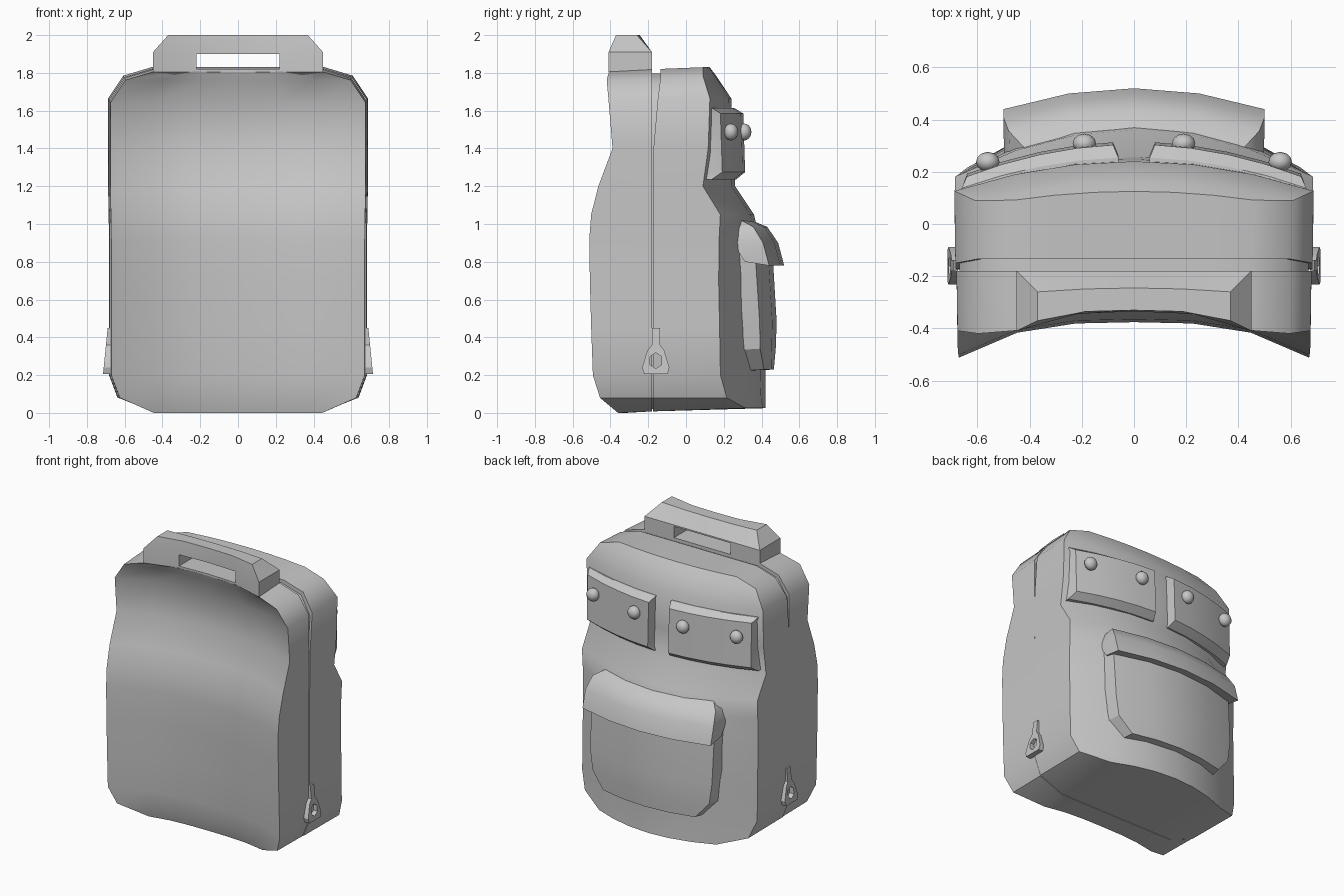
import bpy, bmesh, math

if "Cube" in bpy.data.objects:
    bpy.data.objects.remove(bpy.data.objects["Cube"])

grey = bpy.data.materials.new("grey_fabric")
grey.diffuse_color = (0.57, 0.57, 0.57, 1)
grey.use_nodes = True
grey.node_tree.nodes["Principled BSDF"].inputs["Base Color"].default_value = grey.diffuse_color


def finish(name, bm, angle=30):
    bmesh.ops.recalc_face_normals(bm, faces=bm.faces)
    me = bpy.data.meshes.new(name)
    bm.to_mesh(me)
    bm.free()
    me.materials.append(grey)
    ob = bpy.data.objects.new(name, me)
    bpy.context.collection.objects.link(ob)
    bpy.ops.object.select_all(action='DESELECT')
    ob.select_set(True)
    bpy.context.view_layer.objects.active = ob
    bpy.ops.object.shade_smooth_by_angle(angle=math.radians(angle))
    return ob


def padded(name, sheets, cols=6, side=1, power=2, angle=30):
    """Closed solid: first and last bowed sheets are filled, those between give rim rings.
    A sheet is a list of rows (z, x0, x1, y at centre, bow)."""
    bm = bmesh.new()
    rings = []
    for n, rows in enumerate(sheets):
        p = power if n == 0 else 2
        grid = []
        for z, x0, x1, y, bow in rows:
            xs = [x0 + (x1 - x0) * i / cols for i in range(cols + 1)]
            grid.append([bm.verts.new((side * x, y - bow * abs(x) ** p, z)) for x in xs])
        if n in (0, len(sheets) - 1):
            for a, b in zip(grid, grid[1:]):
                for i in range(cols):
                    bm.faces.new((a[i], a[i + 1], b[i + 1], b[i]))
        rings.append(grid[0] + [r[-1] for r in grid[1:]] + grid[-1][-2::-1]
                     + [r[0] for r in grid[-2:0:-1]])
    for f, b in zip(rings, rings[1:]):
        for i in range(len(f)):
            j = (i + 1) % len(f)
            bm.faces.new((f[i], f[j], b[j], b[i]))
    loose = [v for v in bm.verts if not v.link_faces]
    bmesh.ops.delete(bm, geom=loose, context='VERTS')
    return finish(name, bm, angle)


# Body outline: height and half width
outline = [(0, .45), (.08, .63), (.2, .675), (.45, .675), (.7, .675), (.92, .675),
           (1.05, .677), (1.2, .68), (1.4, .68), (1.65, .68), (1.77, .6), (1.815, .45)]


def rows(ys, bows, grow=0, low=0, high=0):
    shift = [low] + [0] * 8 + [high, high, high]
    return [(z + s, -w - grow, w + grow, y, b)
            for (z, w), s, y, b in zip(outline, shift, ys, bows)]


flat = [0] * 12

# Body: hollowed wearing side, zip groove round the rim, bulging outer side
panel_y = [-.32, -.345, -.357, -.366, -.373, -.376, -.365, -.325, -.25, -.27, -.318, -.335]
panel_bow = [.45] * 10 + [.48, .82]
main_y = [.42, .42, .42, .425, .42, .39, .36, .26, .25, .24, .16, .125]
main_bow = [.5, .5, .51, .53, .53, .46, .38, .36, .28, .24, .19, .16]
seam_y = [-.175] * 8 + [-.172, -.15, -.135, -.135]
padded("body", [rows(panel_y, panel_bow, -.004, 0, -.008),
                rows([-.18] * 12, flat, 0, .008, .003),
                rows([-.18] * 12, flat, -.012, .02, -.018),
                rows(seam_y, flat, -.012, .02, -.018),
                rows(seam_y, flat, .004, .008, .006),
                rows(main_y, main_bow, .008, .025, .015)], power=3, angle=42)

# Carry handle with a slot cut through
handle = padded("handle", [
    [(1.78, -.45, .45, -.30, .8), (1.806, -.45, .45, -.335, .82),
     (1.91, -.45, .45, -.335, .82), (2.0, -.37, .37, -.33, .8)],
    [(1.78, -.45, .45, -.18, 0), (1.806, -.45, .45, -.18, 0),
     (1.91, -.45, .45, -.18, 0), (2.0, -.37, .37, -.245, .11)]], 4, power=3)
bpy.ops.mesh.primitive_cube_add(size=1, location=(0, -.25, 1.86))
cutter = bpy.context.object
cutter.name = "handle_slot_cutter"
cutter.scale = (.44, .8, .08)
cutter.hide_render = True
cutter.display_type = 'WIRE'
cut = handle.modifiers.new("slot", 'BOOLEAN')
cut.operation, cut.object, cut.solver = 'DIFFERENCE', cutter, 'EXACT'

# Large lower pocket and its rounded flap
padded("lower_pocket", [
    [(.22, -.38, .38, .33, .4), (.33, -.475, .475, .33, .4),
     (.6, -.495, .495, .33, .4), (.9, -.495, .495, .3, .4)],
    [(.23, -.36, .36, .465, .4), (.34, -.455, .455, .475, .4),
     (.48, -.475, .475, .48, .4), (.9, -.48, .48, .455, .4)]], 4)
padded("lower_pocket_flap", [
    [(.80, -.495, .495, .40, .36), (.9, -.498, .498, .33, .33),
     (.97, -.475, .475, .31, .3), (1.0, -.42, .42, .31, .3)],
    [(.78, -.5, .5, .52, .32), (.9, -.5, .5, .488, .32),
     (.985, -.48, .48, .43, .32), (1.02, -.42, .42, .345, .3)]], 4, angle=45)

# Zip pull shape with a hexagonal hole, as (y, z)
pull = [(-.18, .45), (-.137, .45), (-.137, .36), (-.115, .33), (-.088, .24),
        (-.098, .207), (-.222, .207), (-.232, .24), (-.205, .33), (-.18, .36)]
hole = [(-.16 + .036 * math.sin(a * math.pi / 3), .277 + .042 * math.cos(a * math.pi / 3))
        for a in range(6)]

for side, tag in ((-1, "left"), (1, "right")):
    # Upper pocket with bevelled rim
    padded("upper_pocket_" + tag, [
        [(1.235, .06, .66, .17, .2), (1.26, .06, .66, .17, .2),
         (1.59, .06, .66, .17, .2), (1.615, .06, .66, .17, .2)],
        [(1.235, .06, .66, .265, .3), (1.275, .08, .64, .315, .3),
         (1.585, .08, .64, .305, .3), (1.615, .06, .66, .255, .27)]], 4, side)
    # Round studs on the pocket
    for n, (x, y) in enumerate(((.19, .308), (.56, .238))):
        bm = bmesh.new()
        bmesh.ops.create_uvsphere(bm, u_segments=12, v_segments=8, radius=.045)
        bmesh.ops.scale(bm, verts=bm.verts, vec=(1, .85, 1))
        bmesh.ops.translate(bm, verts=bm.verts, vec=(side * x, y, 1.487))
        finish(f"stud_{tag}_{n + 1}", bm, 60)
    # Wedge-shaped zip pull resting on the side
    bm = bmesh.new()
    edges = []
    for loop in (pull, hole):
        vs = [bm.verts.new((side * (.69 + (.45 - z) * .1), y, z)) for y, z in loop]
        edges += [bm.edges.new((vs[i - 1], vs[i])) for i in range(len(vs))]
    bmesh.ops.triangle_fill(bm, edges=edges, use_beauty=True)
    new = bmesh.ops.extrude_face_region(bm, geom=bm.faces[:])["geom"]
    for v in new:
        if isinstance(v, bmesh.types.BMVert):
            v.co.x = side * .675
    finish("zip_pull_" + tag, bm)
